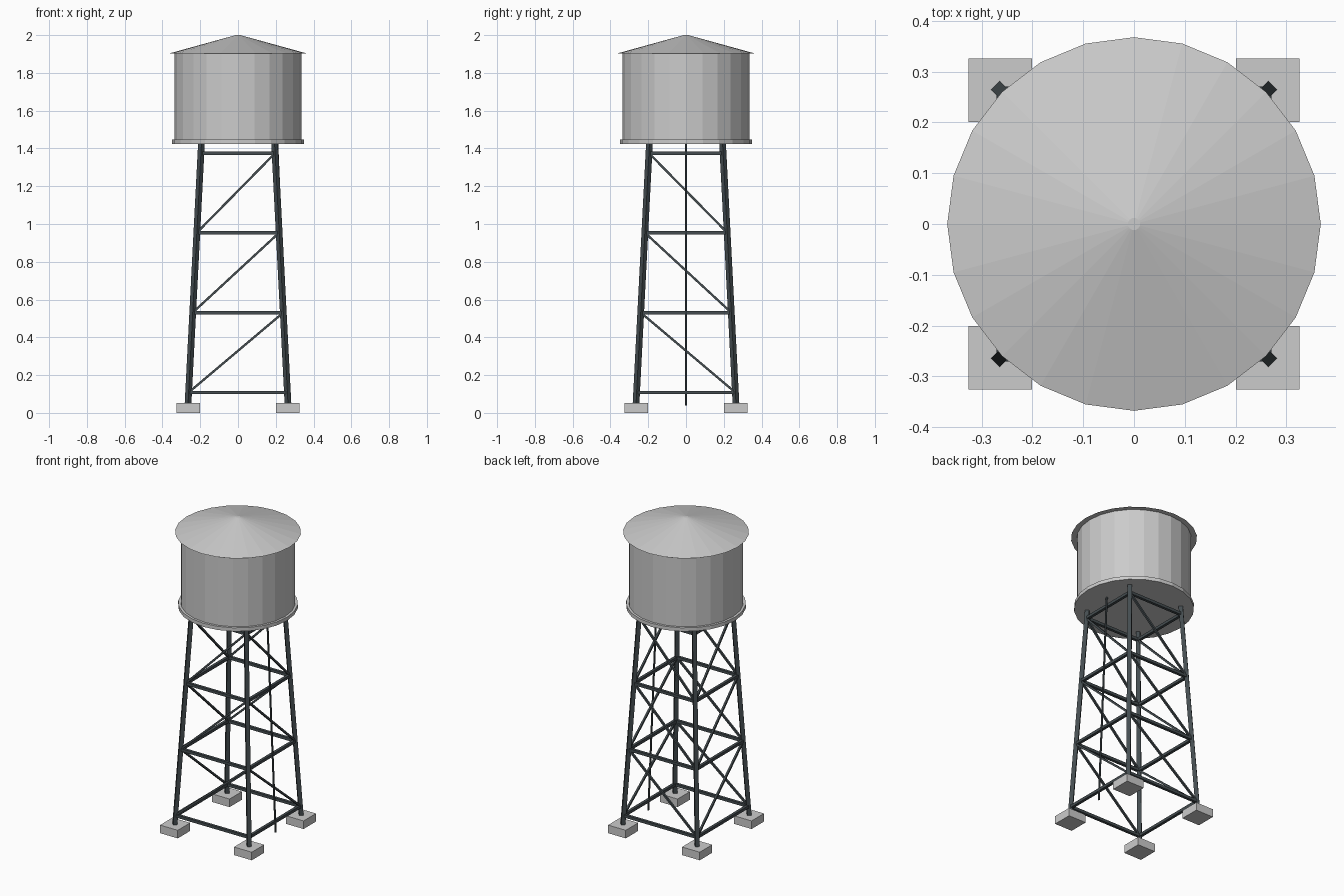
import bpy, bmesh, math
from mathutils import Vector, Matrix

if "Cube" in bpy.data.objects:
    bpy.data.objects.remove(bpy.data.objects["Cube"])


def material(name, rgb):
    m = bpy.data.materials.new(name)
    m.diffuse_color = (*rgb, 1)
    m.use_nodes = True
    m.node_tree.nodes["Principled BSDF"].inputs["Base Color"].default_value = m.diffuse_color
    return m


LIGHT = material("light grey", (0.60, 0.60, 0.60))
STEEL = material("dark steel", (0.058, 0.073, 0.080))


def finish(name, bm, mat):
    me = bpy.data.meshes.new(name)
    bm.to_mesh(me)
    bm.free()
    me.materials.append(mat)
    ob = bpy.data.objects.new(name, me)
    bpy.context.collection.objects.link(ob)
    return ob


def drum(name, r1, r2, z0, z1, mat, sides=24):
    """Flat-shaded cylinder or cone frustum on the z axis."""
    bm = bmesh.new()
    bmesh.ops.create_cone(bm, cap_ends=True, segments=sides, radius1=r1, radius2=r2,
                          depth=z1 - z0, matrix=Matrix.Translation((0, 0, (z0 + z1) / 2)))
    # keep a vertex on the x axis
    v = max(bm.verts, key=lambda p: p.co.x)
    bmesh.ops.rotate(bm, verts=bm.verts, matrix=Matrix.Rotation(-math.atan2(v.co.y, v.co.x), 3, 'Z'))
    return finish(name, bm, mat)


def frame(a, b, ref):
    """Matrix with z running from a to b and x facing towards ref."""
    z = (b - a).normalized()
    y = z.cross(ref).normalized()
    x = y.cross(z)
    m = Matrix((x, y, z)).transposed().to_4x4()
    m.translation = (a + b) / 2
    return m


def beam(name, a, b, width, ref):
    bm = bmesh.new()
    scale = Matrix.Diagonal((width, width, (b - a).length, 1))
    bmesh.ops.create_cube(bm, size=1, matrix=frame(a, b, ref) @ scale)
    return finish(name, bm, STEEL)


def half_width(z):
    """Distance of the leg centre line from the middle planes at height z."""
    return 0.2645 - (z - 0.05) * 0.0515


def corner(sx, sy, z):
    h = half_width(z)
    return Vector((sx * h, sy * h, z))


# Tank, rim and roof
drum("tank_rim", 0.35, 0.35, 1.424, 1.447, LIGHT)
drum("tank_wall", 0.335, 0.335, 1.446, 1.905, LIGHT)
drum("tank_roof", 0.368, 0.012, 1.902, 2.0, LIGHT)

# Legs and footings
for sx, sy, label in ((-1, -1, "front_left"), (1, -1, "front_right"),
                      (1, 1, "back_right"), (-1, 1, "back_left")):
    beam("leg_" + label, corner(sx, sy, 0.045), corner(sx, sy, 1.428), 0.025, Vector((sx, sy, 0)))
    bm = bmesh.new()
    bmesh.ops.create_cube(bm, size=1, matrix=Matrix.Translation((sx * 0.2635, sy * 0.2635, 0.026))
                          @ Matrix.Diagonal((0.126, 0.126, 0.052, 1)))
    finish("footing_" + label, bm, LIGHT)

# Horizontal rails and single diagonal braces; each face runs low corner -> high corner
levels = [0.108, 0.531, 0.954, 1.375]
faces = {"front": ((-1, -1), (1, -1), (0, -1, 0)), "back": ((-1, 1), (1, 1), (0, 1, 0)),
         "right": ((1, 1), (1, -1), (1, 0, 0)), "left": ((-1, 1), (-1, -1), (-1, 0, 0))}
for label, (low, high, normal) in faces.items():
    n = Vector(normal)
    for i, z in enumerate(levels):
        beam(f"rail_{label}_{i}", corner(*low, z), corner(*high, z), 0.018, n)
        if i < 3:
            beam(f"brace_{label}_{i}", corner(*low, z), corner(*high, levels[i + 1]), 0.012, n)

# Thin riser pipe on the right side
a, b = Vector((0.268, 0, 0.04)), Vector((0.207, 0, 1.43))
bm = bmesh.new()
bmesh.ops.create_cone(bm, cap_ends=True, segments=8, radius1=0.006, radius2=0.006,
                      depth=(b - a).length, matrix=frame(a, b, Vector((1, 0, 0))))
finish("riser_pipe", bm, STEEL)
